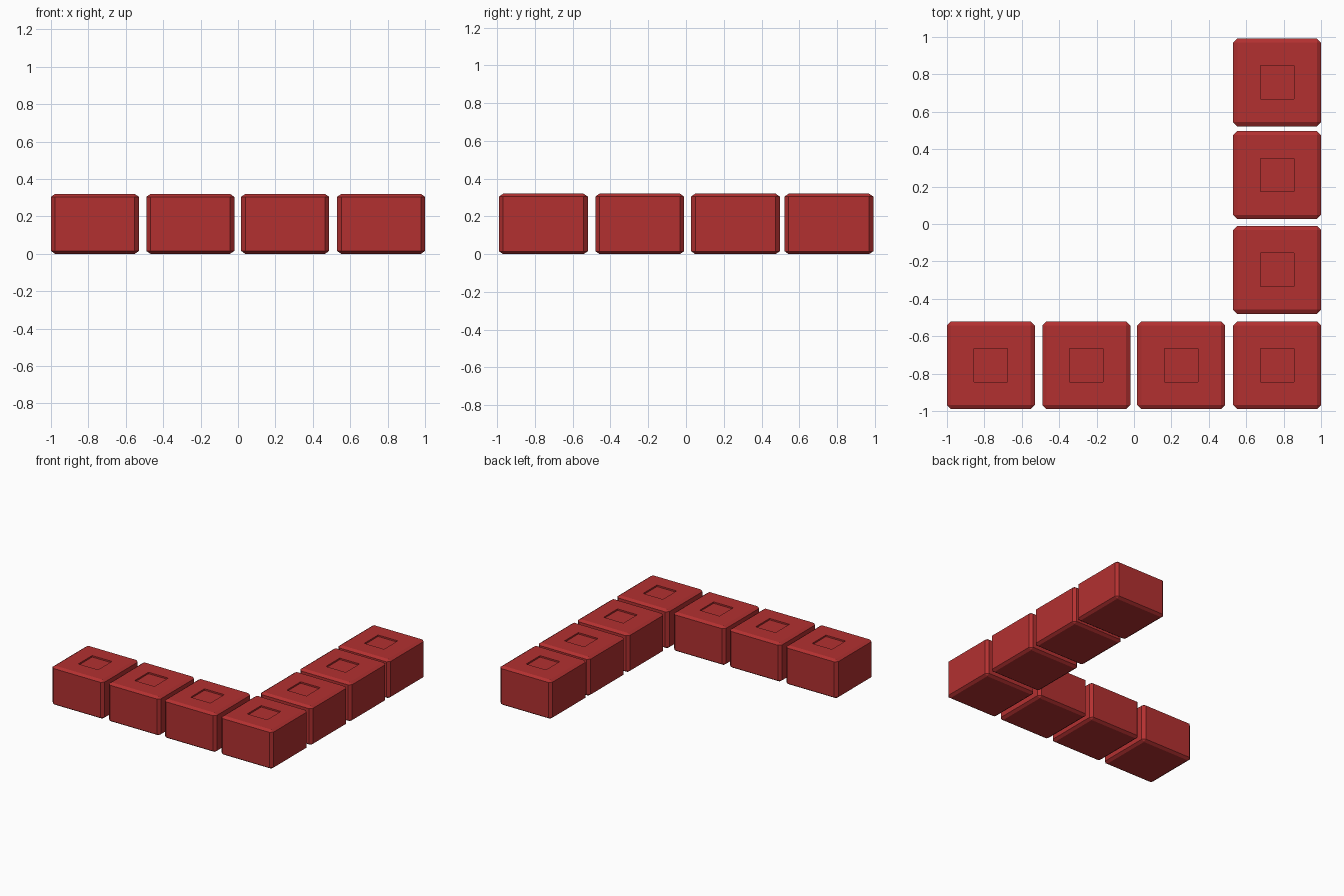
import bpy, bmesh
from mathutils import Matrix

if "Cube" in bpy.data.objects:
    bpy.data.objects.remove(bpy.data.objects["Cube"])

SIDE, HEIGHT = 0.47, 0.32

red = bpy.data.materials.new("red")
red.diffuse_color = (0.45, 0.03, 0.03, 1)
red.use_nodes = True
red.node_tree.nodes["Principled BSDF"].inputs["Base Color"].default_value = red.diffuse_color


def block(name, x, y):
    # chamfered cube, squashed in height so the chamfers scale with it
    bm = bmesh.new()
    bmesh.ops.create_cube(bm, size=1)
    bmesh.ops.bevel(bm, geom=bm.edges[:], offset=0.047, segments=1,
                    affect='EDGES', profile=0.5)
    bmesh.ops.transform(bm, matrix=Matrix.Diagonal((SIDE, SIDE, HEIGHT, 1)),
                        verts=bm.verts)
    # small shallow square recess in the middle of the top
    top = max(bm.faces, key=lambda f: f.calc_center_median().z)
    bmesh.ops.inset_individual(bm, faces=[top], thickness=SIDE * 0.453 - 0.038)
    bmesh.ops.translate(
        bm, verts=bmesh.ops.extrude_discrete_faces(bm, faces=[top])["faces"][0].verts,
        vec=(0, 0, -0.012))
    me = bpy.data.meshes.new(name)
    bm.to_mesh(me)
    bm.free()
    me.materials.append(red)
    ob = bpy.data.objects.new(name, me)
    ob.location = (x, y, HEIGHT / 2)
    bpy.context.collection.objects.link(ob)


# front row, ending in the shared corner block
for i, x in enumerate((-0.765, -0.255, 0.252, 0.765)):
    block(f"front_block_{i + 1}", x, -0.755)

# side column behind the corner block
for i, y in enumerate((-0.245, 0.262, 0.757)):
    block(f"side_block_{i + 1}", 0.765, y)
